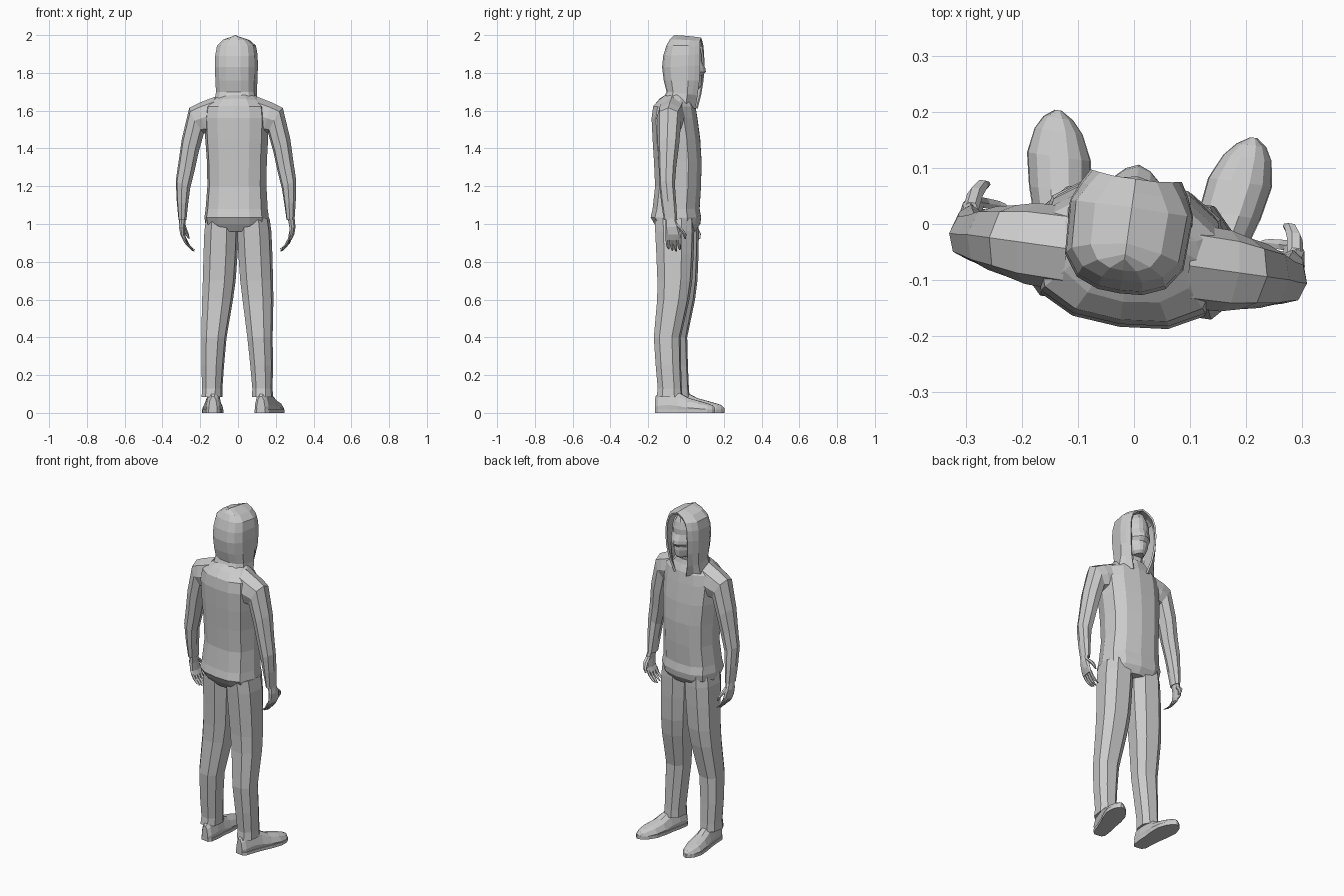
import bpy, bmesh, math
from mathutils import Matrix, Vector

grey = bpy.data.materials.new("light_grey")
grey.diffuse_color = (0.6, 0.6, 0.6, 1)
TURN = Matrix.Rotation(math.radians(-8), 4, 'Z')   # whole figure is slightly turned


def loft(name, rings, closed=True, caps=True, mirror=False, shift=(0, 0, 0), thick=0):
    """Skin a list of equal-length point rings; mirror=True gives the left copy."""
    bm = bmesh.new()
    s = -1 if mirror else 1
    rows = [[bm.verts.new(TURN @ Vector((s * x + shift[0], y + shift[1], z + shift[2])))
             for x, y, z in r] for r in rings]
    n = len(rings[0])
    for a, b in zip(rows, rows[1:]):
        for i in range(n if closed else n - 1):
            j = (i + 1) % n
            bm.faces.new((a[i], a[j], b[j], b[i]))
    if caps and closed:
        bm.faces.new(rows[0])
        bm.faces.new(rows[-1])
    bmesh.ops.remove_doubles(bm, verts=bm.verts, dist=0.0005)
    bmesh.ops.recalc_face_normals(bm, faces=bm.faces)
    me = bpy.data.meshes.new(name)
    bm.to_mesh(me)
    bm.free()
    me.materials.append(grey)
    ob = bpy.data.objects.new(name, me)
    bpy.context.collection.objects.link(ob)
    if thick:
        m = ob.modifiers.new("thickness", 'SOLIDIFY')
        m.thickness = thick
        m.offset = -1
    return ob


def oval(z, cx, cy, hx, hy, n=8, power=0.8):
    """Horizontal rounded-box ring."""
    pts = []
    for i in range(n):
        a = 2 * math.pi * (i + 0.5) / n
        c, s = math.cos(a), math.sin(a)
        pts.append((cx + hx * math.copysign(abs(c) ** power, c),
                    cy + hy * math.copysign(abs(s) ** power, s), z))
    return pts


def limb_ring(outer, inner, cy, hy, n=8):
    """Ring whose width runs between two (x, z) points and whose depth is along y."""
    pts = []
    for i in range(n):
        a = 2 * math.pi * i / n
        t = 0.5 + 0.5 * math.cos(a)
        pts.append((inner[0] + (outer[0] - inner[0]) * t,
                    cy + hy * math.copysign(abs(math.sin(a)) ** 0.8, math.sin(a)),
                    inner[1] + (outer[1] - inner[1]) * t))
    return pts


# Torso: section follows half width, back and front depth
def torso_ring(z, w, back, front, z_drop=0):
    m = (back + front) / 2
    right = [(0.0, front), (0.55 * w, front - 0.012), (0.88 * w, front - 0.05), (w, m),
             (0.86 * w, back + 0.04), (0.5 * w, back + 0.008), (0, back)]
    left = [(-x, y) for x, y in right[-2:0:-1]]
    return [(x, y, z - z_drop * abs(x) / w) for x, y in right + left]


loft("torso", [torso_ring(*p) for p in (
    (0.96, 0.15, -0.135, 0.05), (1.0, 0.168, -0.165, 0.075), (1.035, 0.172, -0.185, 0.08),
    (1.08, 0.166, -0.175, 0.072), (1.2, 0.158, -0.162, 0.08), (1.33, 0.16, -0.168, 0.083),
    (1.45, 0.168, -0.175, 0.075), (1.56, 0.172, -0.18, 0.06), (1.625, 0.165, -0.172, 0.05, 0.005),
    (1.665, 0.13, -0.14, 0.035, 0.01), (1.69, 0.09, -0.10, 0.03))])

# Arms, hands, fingers and thumbs
ARM = [((0.11, 1.675), (0.11, 1.48), -0.06, 0.075), ((0.2, 1.64), (0.15, 1.48), -0.06, 0.073),
       ((0.25, 1.615), (0.172, 1.48), -0.06, 0.064), ((0.29, 1.45), (0.2, 1.38), -0.06, 0.057),
       ((0.307, 1.33), (0.222, 1.28), -0.062, 0.047), ((0.322, 1.23), (0.245, 1.19), -0.062, 0.042),
       ((0.318, 1.12), (0.258, 1.1), -0.052, 0.04), ((0.31, 1.02), (0.268, 1.02), -0.042, 0.036)]
PALM = [((0.308, 1.035), (0.272, 1.03), -0.042, 0.026), ((0.312, 0.985), (0.28, 0.98), -0.033, 0.036),
        ((0.304, 0.945), (0.278, 0.935), -0.028, 0.042), ((0.288, 0.915), (0.268, 0.912), -0.03, 0.04)]
FINGER = [(0.282, 0.925, 0.011), (0.268, 0.895, 0.010), (0.247, 0.872, 0.008), (0.235, 0.862, 0.004)]
# Legs: z, centre x, centre y, half width, half depth
LEG = [(1.03, 0.085, -0.05, 0.083, 0.105), (0.96, 0.088, -0.047, 0.09, 0.105),
       (0.84, 0.093, -0.045, 0.09, 0.1), (0.7, 0.1, -0.045, 0.087, 0.093),
       (0.6, 0.108, -0.052, 0.082, 0.086), (0.4, 0.123, -0.082, 0.067, 0.072),
       (0.25, 0.131, -0.075, 0.06, 0.068), (0.13, 0.134, -0.067, 0.053, 0.065),
       (0.085, 0.135, -0.068, 0.055, 0.07)]
# Shoes: y, centre x, half width, height
SHOE = [(-0.143, 0.128, 0.022, 0.085), (-0.125, 0.13, 0.037, 0.105), (-0.07, 0.135, 0.042, 0.125),
        (-0.015, 0.144, 0.046, 0.105), (0.04, 0.153, 0.054, 0.075), (0.1, 0.163, 0.056, 0.058),
        (0.145, 0.17, 0.042, 0.045), (0.168, 0.174, 0.026, 0.036), (0.182, 0.176, 0.006, 0.022)]


def shoe_ring(y, cx, w, h):
    prof = [(-0.9, 0), (-1, 0.3), (-0.72, 0.75), (-0.3, 0.97), (0.3, 0.97), (0.72, 0.75), (1, 0.3), (0.9, 0)]
    return [(cx + w * a, y, 0.005 + h * b) for a, b in prof]


def sole_ring(z):
    side = [(cx + w * 1.03, y) for y, cx, w, _ in SHOE]
    other = [(cx - w * 1.03, y) for y, cx, w, _ in reversed(SHOE)]
    return [(x, y, z) for x, y in side + other]


for side, mir in (("right", False), ("left", True)):
    loft(side + "_arm", [limb_ring(*p) for p in ARM], mirror=mir, shift=(-0.002, 0, 0))
    loft(side + "_hand", [limb_ring(*p) for p in PALM], mirror=mir)
    for k in range(4):
        fy = -0.06 + 0.02 * k
        low = (0.008, 0, -0.004, 0.004)[k]      # finger lengths differ
        loft(f"{side}_finger_{k + 1}",
             [limb_ring((x + 0.008, z + low * i / 3), (x - 0.008, z - 0.004 + low * i / 3), fy, r, 6)
              for i, (x, z, r) in enumerate(FINGER)], mirror=mir)
    loft(side + "_thumb", [limb_ring((x + r, z), (x - r, z - 0.004), y, r, 6) for x, y, z, r in (
        (0.292, -0.015, 1.0, 0.014), (0.288, 0.012, 0.975, 0.014),
        (0.278, 0.03, 0.95, 0.011), (0.268, 0.034, 0.925, 0.005))], mirror=mir)
    hip = (0.006, 0, 0)
    loft(side + "_leg", [oval(*p) for p in LEG], mirror=mir, shift=hip)
    foot = (0.014, 0, 0)
    loft(side + "_shoe", [shoe_ring(*p) for p in SHOE], mirror=mir, shift=foot)
    loft(side + "_sole", [sole_ring(0.0), sole_ring(0.018)], mirror=mir, shift=foot)


# Hood: open arcs from one front edge round the back to the other
def hood_arc(zb, zf, w, back, front, fw):
    half = [(fw, front), (0.5 * fw + 0.5 * w, front - 0.025), (w, 0.45 * front + 0.1 * back),
            (0.96 * w, 0.55 * back), (0.72 * w, 0.85 * back), (0.36 * w, 0.98 * back), (0, back)]
    pts = half + [(-x, y) for x, y in half[-2::-1]]
    return [(x, y, zb + (zf - zb) * max(0, (y - back) / (front - back)) ** 1.5) for x, y in pts]


hood = [hood_arc(*p) for p in (
    (1.67, 1.61, 0.112, -0.115, 0.055, 0.045), (1.7, 1.68, 0.106, -0.102, 0.07, 0.066),
    (1.76, 1.76, 0.108, -0.117, 0.082, 0.078), (1.83, 1.84, 0.111, -0.126, 0.086, 0.082),
    (1.89, 1.9, 0.109, -0.12, 0.085, 0.078), (1.945, 1.943, 0.1, -0.103, 0.083, 0.064),
    (1.978, 1.97, 0.066, -0.085, 0.08, 0.038), (2.0, 1.987, 0.0, -0.065, 0.08, 0.0))]
loft("hood", hood, closed=False, shift=(-0.008, 0, 0), thick=0.01)


# Head with brow, nose and chin, set inside the hood
def head_ring(z, w, back, front):
    half = [(0, front), (0.3 * w, 0.8 * front + 0.012), (0.75 * w, 0.62 * front), (w, 0.0), (0.75 * w, back * 0.7), (0, back)]
    return [(x, y, z) for x, y in half + [(-x, y) for x, y in half[-2:0:-1]]]


loft("head", [head_ring(*p) for p in (
    (1.715, 0.035, -0.03, 0.068), (1.73, 0.05, -0.05, 0.082), (1.765, 0.066, -0.07, 0.086),
    (1.785, 0.07, -0.08, 0.084), (1.805, 0.074, -0.09, 0.106), (1.825, 0.077, -0.09, 0.102),
    (1.86, 0.079, -0.09, 0.084), (1.89, 0.078, -0.09, 0.085), (1.93, 0.066, -0.08, 0.076),
    (1.965, 0.036, -0.05, 0.06))], shift=(-0.006, 0, 0))
loft("neck", [oval(z, -0.006, y, 0.05, 0.05) for z, y in ((1.62, -0.035), (1.76, -0.015))])
